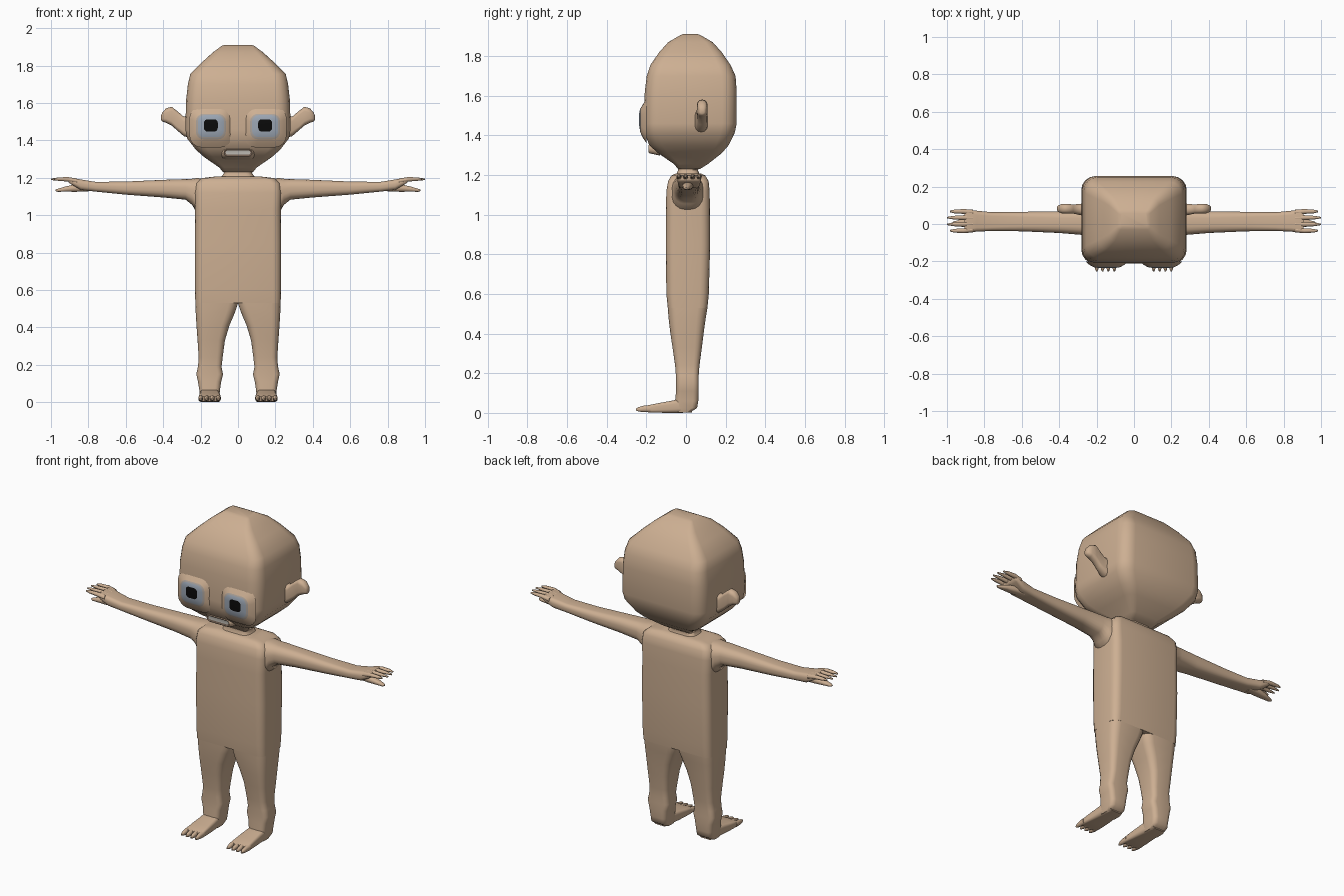
import bpy, bmesh, math


def material(name, rgb):
    m = bpy.data.materials.new(name)
    m.diffuse_color = (*rgb, 1)
    return m


SKIN = material("skin", (0.61, 0.43, 0.29))
EYE_RIM = material("eye rim", (0.42, 0.37, 0.33))
EYE_GREY = material("eye grey", (0.33, 0.38, 0.45))
BLACK = material("pupil black", (0.003, 0.003, 0.003))
LIP = material("lip dark", (0.16, 0.11, 0.08))
TEETH = material("teeth grey", (0.50, 0.48, 0.44))


def outline(a, b, rnd, seg):
    """Rounded rectangle with half sizes a, b."""
    r = rnd * min(a, b)
    pts = []
    for k, (sx, sy) in enumerate([(1, 1), (-1, 1), (-1, -1), (1, -1)]):
        for i in range(seg + 1):
            t = math.pi / 2 * (k + i / seg * 0.98 + 0.01)
            pts.append((sx * (a - r) + r * math.cos(t), sy * (b - r) + r * math.sin(t)))
    return pts


def loft(name, axis, rings, rnd=0.5, seg=4, side=1, bands=None):
    """Skin over rings (x, y, z, half u, half v) that lie across the axis.
    bands: one material per band between rings, the last one for the end cap."""
    bm = bmesh.new()
    loops = []
    for x, y, z, a, b in rings:
        loop = []
        for u, v in outline(a, b, rnd, seg):
            d = {"x": (0, u, v), "y": (u, 0, v), "z": (u, v, 0)}[axis]
            loop.append(bm.verts.new(((x + d[0]) * side, y + d[1], z + d[2])))
        loops.append(loop)
    mats = list(dict.fromkeys(bands or [SKIN]))
    n = len(loops[0])
    for k in range(len(loops) - 1):
        for i in range(n):
            j = (i + 1) % n
            f = bm.faces.new((loops[k][i], loops[k][j], loops[k + 1][j], loops[k + 1][i]))
            f.material_index = mats.index(bands[k]) if bands else 0
    bm.faces.new(loops[0])
    cap = bm.faces.new(loops[-1])
    cap.material_index = mats.index(bands[-1]) if bands else 0
    bmesh.ops.recalc_face_normals(bm, faces=bm.faces)
    me = bpy.data.meshes.new(name)
    bm.to_mesh(me)
    bm.free()
    for m in mats:
        me.materials.append(m)
    ob = bpy.data.objects.new(name, me)
    bpy.context.collection.objects.link(ob)
    bpy.ops.object.select_all(action="DESELECT")
    ob.select_set(True)
    bpy.context.view_layer.objects.active = ob
    bpy.ops.object.shade_smooth_by_angle(angle=math.radians(60))
    return ob


# Head: half width, front y and back y at each height
head = [(1.23, .08, -.04, .07), (1.255, .10, -.06, .11), (1.31, .18, -.14, .18),
        (1.35, .225, -.185, .215), (1.41, .272, -.208, .245), (1.46, .282, -.212, .256),
        (1.62, .277, -.208, .256), (1.70, .268, -.198, .25), (1.755, .255, -.18, .225),
        (1.82, .19, -.135, .18), (1.87, .135, -.09, .135), (1.905, .088, -.03, .075),
        (1.911, .07, -.015, .06)]
loft("head", "z", [(0, (f + b) / 2, z, w, (b - f) / 2) for z, w, f, b in head], 0.32)

# Neck
loft("neck", "z", [(0, .01, 1.17, .11, .07), (0, .01, 1.205, .09, .058),
                   (0, .01, 1.225, .075, .05), (0, .015, 1.25, .085, .06)], 0.7)

# Torso
loft("torso", "z", [(0, .008, .53, .228, .10), (0, .008, .60, .23, .107),
                    (0, .01, .85, .231, .112), (0, .01, 1.03, .229, .111),
                    (0, .01, 1.12, .232, .109), (0, .012, 1.17, .225, .102),
                    (0, .012, 1.198, .195, .085), (0, .012, 1.207, .12, .065)], 0.42)

# Mouth
loft("mouth", "y", [(0, -.13, 1.332, .095, .034), (0, -.182, 1.333, .082, .024),
                    (0, -.19, 1.333, .075, .018), (0, -.187, 1.333, .071, .014),
                    (0, -.186, 1.335, .066, .010)],
     0.95, bands=[SKIN, SKIN, LIP, LIP, TEETH])

for side, tag in ((1, "left_"), (-1, "right_")):
    # Eye bulge with painted rings
    loft(tag + "eye", "y", [(.145, -.20, 1.472, .115, .11), (.145, -.215, 1.472, .098, .088),
                            (.145, -.226, 1.474, .08, .068), (.145, -.231, 1.476, .07, .059),
                            (.145, -.236, 1.48, .037, .033)],
         0.6, side=side, bands=[SKIN, SKIN, EYE_RIM, EYE_GREY, BLACK])

    # Ear
    loft(tag + "ear", "x", [(.25, .075, 1.475, .035, .065), (.29, .078, 1.475, .03, .052),
                            (.325, .08, 1.505, .024, .052), (.355, .082, 1.53, .026, .05),
                            (.385, .082, 1.533, .025, .038), (.405, .082, 1.525, .018, .024),
                            (.411, .082, 1.522, .01, .012)], 0.9, side=side)

    # Arm and palm
    loft(tag + "arm", "x", [(.18, .008, 1.105, .085, .092), (.226, .008, 1.11, .078, .088),
                            (.245, .008, 1.125, .072, .07), (.28, .008, 1.138, .066, .055),
                            (.40, .01, 1.142, .058, .047), (.60, .013, 1.145, .052, .035),
                            (.76, .013, 1.152, .05, .026), (.84, .015, 1.163, .056, .028),
                            (.89, .016, 1.182, .06, .018), (.905, .016, 1.186, .055, .012)],
         0.8, side=side)

    # Fingers
    for i, (y, tip) in enumerate(((-.036, .985), (-.002, 1.0), (.034, 1.0), (.067, .985))):
        loft(f"{tag}finger_{i + 1}", "x", [(.86, y * .9 + .002, 1.182, .014, .014),
                                           (.91, y, 1.192, .013, .012),
                                           (.96, y, 1.193, .010, .009),
                                           (tip, y, 1.192, .004, .004)], 0.95, 2, side)
    # Thumb
    loft(tag + "thumb", "x", [(.80, .012, 1.148, .028, .02), (.87, .008, 1.145, .026, .02),
                              (.92, .005, 1.14, .02, .014), (.965, .002, 1.133, .011, .008),
                              (.975, .002, 1.133, .005, .004)], 0.9, 3, side)

    # Leg: inner x, outer x, front y, back y at each height
    leg = [(.60, .0, .228, -.098, .115), (.53, .0, .228, -.092, .108),
           (.48, .016, .226, -.088, .1), (.41, .046, .222, -.08, .09),
           (.33, .07, .216, -.068, .08), (.24, .082, .21, -.055, .068),
           (.19, .088, .214, -.051, .064), (.15, .08, .223, -.05, .064),
           (.11, .09, .214, -.05, .064), (.06, .097, .206, -.055, .062),
           (.025, .1, .204, -.055, .056), (.002, .106, .198, -.05, .02)]
    loft(tag + "leg", "z", [((i + o) / 2, (f + b) / 2, z, (o - i) / 2, (b - f) / 2)
                            for z, i, o, f, b in leg], 0.5, side=side)

    # Foot
    loft(tag + "foot", "y", [(.152, .03, .035, .045, .033), (.152, -.04, .034, .052, .034),
                             (.151, -.08, .03, .054, .03), (.151, -.14, .025, .057, .024),
                             (.151, -.19, .021, .058, .018), (.151, -.208, .019, .054, .013)],
         0.6, side=side)

    # Toes
    for i, x in enumerate((.105, .137, .168, .199)):
        loft(f"{tag}toe_{i + 1}", "y", [(x, -.18, .021, .013, .018), (x, -.215, .02, .012, .016),
                                        (x, -.24, .018, .009, .011), (x, -.253, .017, .004, .005)],
             0.95, 2, side)
